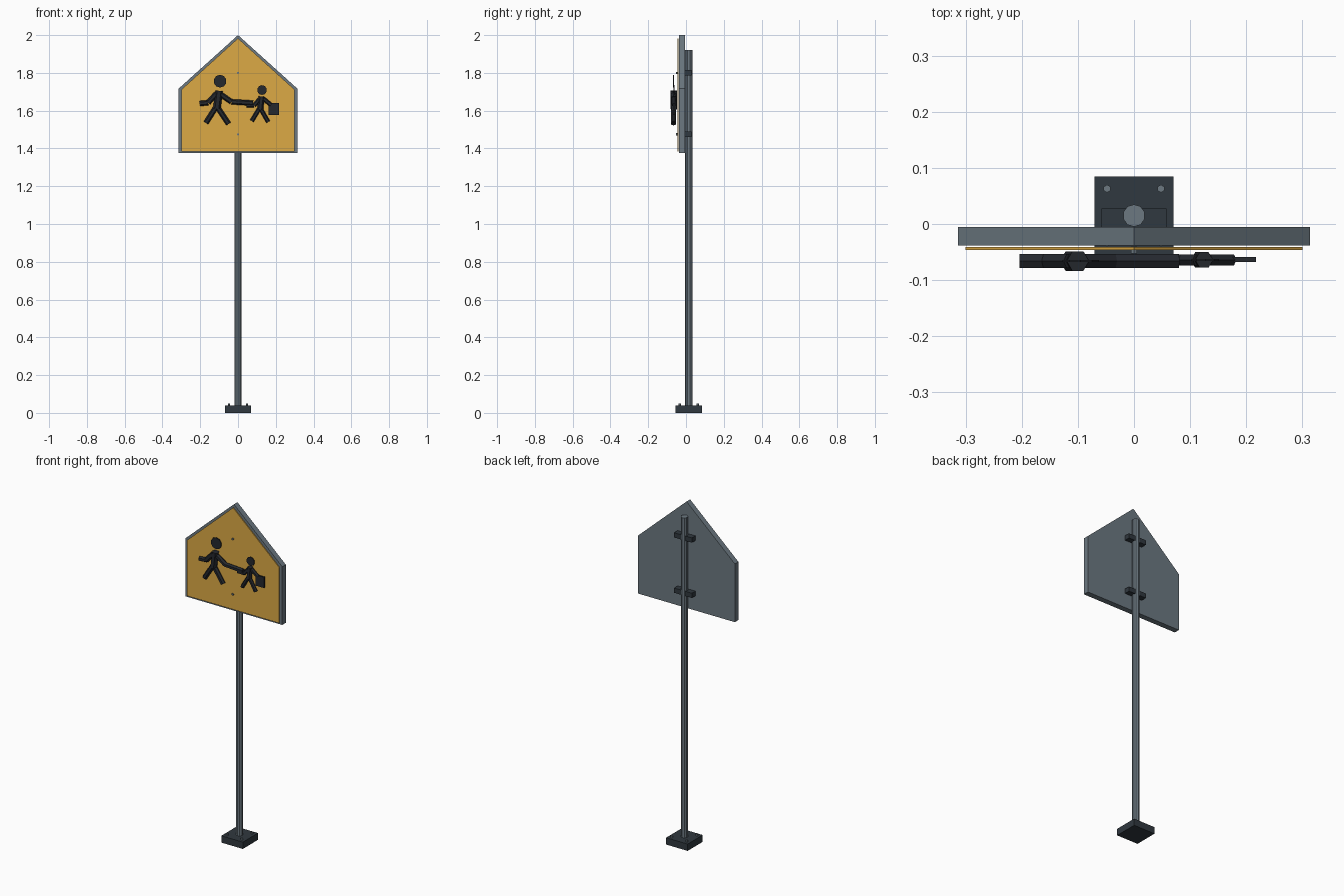
import bpy
import bmesh
from math import pi
from mathutils import Vector

cube = bpy.data.objects.get("Cube")
if cube:
    bpy.data.objects.remove(cube, do_unlink=True)


def material(name, color):
    m = bpy.data.materials.new(name)
    m.use_nodes = True
    m.diffuse_color = (*color, 1)
    m.node_tree.nodes["Principled BSDF"].inputs["Base Color"].default_value = (*color, 1)
    return m


STEEL = material("grey steel", (0.15, 0.19, 0.22))
DARK = material("dark iron", (0.03, 0.04, 0.05))
YELLOW = material("sign yellow", (0.72, 0.40, 0.06))
BLACK = material("symbol black", (0.018, 0.021, 0.027))


def finish(name, bm, mat):
    bmesh.ops.recalc_face_normals(bm, faces=bm.faces)
    mesh = bpy.data.meshes.new(name)
    bm.to_mesh(mesh)
    bm.free()
    mesh.materials.append(mat)
    ob = bpy.data.objects.new(name, mesh)
    bpy.context.collection.objects.link(ob)
    return ob


def box(name, low, high, mat):
    low, high = Vector(low), Vector(high)
    bm = bmesh.new()
    bmesh.ops.create_cube(bm, size=1)
    for v in bm.verts:
        v.co = (low + high) / 2 + v.co * (high - low)
    return finish(name, bm, mat)


def rod(name, start, end, radius, mat, sides=8):
    """Straight faceted bar between two points."""
    start, end = Vector(start), Vector(end)
    axis = end - start
    bm = bmesh.new()
    bmesh.ops.create_cone(bm, cap_ends=True, segments=sides, radius1=radius,
                          radius2=radius, depth=axis.length)
    turn = axis.to_track_quat('Z', 'Y')
    for v in bm.verts:
        v.co = (start + end) / 2 + turn @ v.co
    return finish(name, bm, mat)


def plate(name, outline, front, back, mat):
    """Extrude an x-z outline along y."""
    bm = bmesh.new()
    face = bm.faces.new([bm.verts.new((x, front, z)) for x, z in outline])
    ext = bmesh.ops.extrude_face_region(bm, geom=[face])
    for v in ext["geom"]:
        if isinstance(v, bmesh.types.BMVert):
            v.co.y = back
    return finish(name, bm, mat)


def house(half, bottom, shoulder, top):
    return [(-half, bottom), (half, bottom), (half, shoulder), (0, top), (-half, shoulder)]


# Post and bolted foot
POST_Y = 0.015
rod("post", (0, POST_Y, 0.04), (0, POST_Y, 1.92), 0.02, STEEL, 10)
box("foot", (-0.07, -0.055, 0), (0.07, 0.085, 0.04), DARK)
for sx in (-1, 1):
    for sy in (-1, 1):
        x, y = 0.048 * sx, POST_Y + 0.048 * sy
        rod("foot_bolt", (x, y, 0.04), (x, y, 0.05), 0.007, STEEL, 6)

# Sign board and its coloured face
plate("board", house(0.314, 1.375, 1.717, 2.0), -0.038, -0.005, STEEL)
plate("sign_face", house(0.3, 1.385, 1.711, 1.983), -0.046, -0.041, YELLOW)

# Brackets and sign bolts
for z in (1.475, 1.8):
    box("bracket", (-0.058, -0.006, z - 0.014), (0.058, 0.028, z + 0.014), DARK)
    rod("sign_bolt", (0, -0.053, z), (0, -0.04, z), 0.006, STEEL, 6)


def figure(prefix, head, head_r, torso, torso_r, limbs, limb_r, depth):
    """Walking figure: disc head, short torso and jointed limbs."""
    hx, hz = head
    rod(prefix + "_head", (hx, depth - 0.002, hz), (hx, depth + 0.002, hz), head_r, BLACK, 10)
    (ax, az), (bx, bz) = torso
    rod(prefix + "_torso", (ax, depth, az), (bx, depth, bz), torso_r, BLACK, 6)
    for limb, path in limbs.items():
        for (ax, az), (bx, bz) in zip(path, path[1:]):
            rod(f"{prefix}_{limb}", (ax, depth, az), (bx, depth, bz), limb_r, BLACK, 6)


figure("adult", (-0.095, 1.756), 0.034, ((-0.1, 1.705), (-0.112, 1.61)), 0.02, {
    "right_arm": [(-0.115, 1.69), (-0.158, 1.642), (-0.203, 1.638)],
    "left_arm": [(-0.09, 1.685), (-0.035, 1.647), (0.08, 1.64)],
    "right_leg": [(-0.118, 1.617), (-0.17, 1.535)],
    "left_leg": [(-0.108, 1.617), (-0.05, 1.53)],
}, 0.014, -0.066)

figure("child", (0.127, 1.709), 0.026, ((0.125, 1.675), (0.117, 1.605)), 0.016, {
    "right_arm": [(0.113, 1.66), (0.085, 1.627), (0.045, 1.627)],
    "left_arm": [(0.133, 1.665), (0.175, 1.63)],
    "right_leg": [(0.113, 1.612), (0.073, 1.545)],
    "left_leg": [(0.119, 1.612), (0.16, 1.54)],
}, 0.011, -0.064)

# Schoolbag in the child's hand
box("schoolbag", (0.162, -0.068, 1.577), (0.217, -0.059, 1.64), BLACK)
